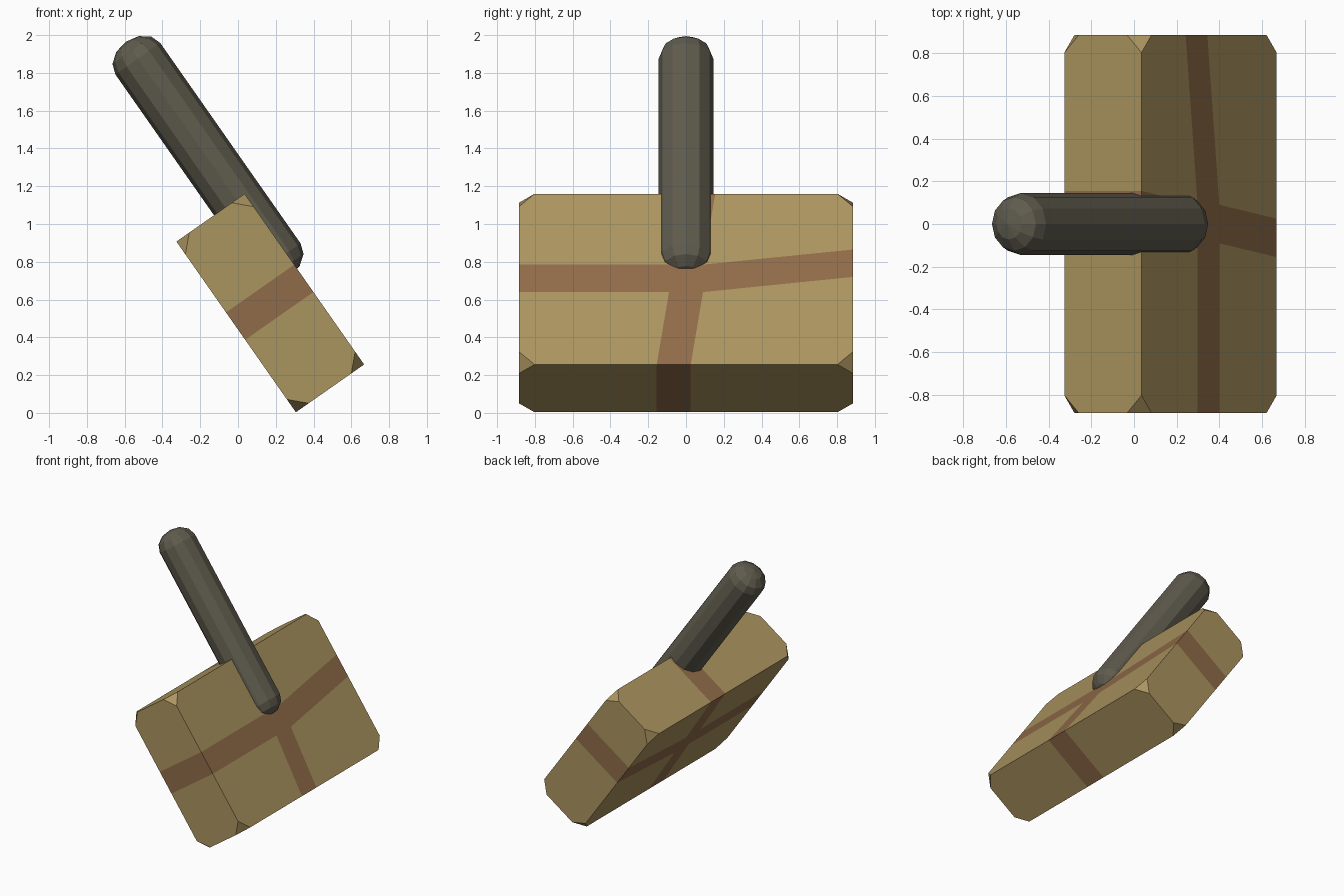
import bpy, bmesh, math

if "Cube" in bpy.data.objects:
    bpy.data.objects.remove(bpy.data.objects["Cube"], do_unlink=True)

TILT = math.radians(-35)  # the whole mallet leans about the y axis


def material(name, rgb):
    mat = bpy.data.materials.new(name)
    mat.use_nodes = True
    mat.diffuse_color = (*rgb, 1)
    mat.node_tree.nodes["Principled BSDF"].inputs["Base Color"].default_value = (*rgb, 1)
    return mat


wood = material("tan wood", (0.41, 0.30, 0.117))
strap = material("brown strap", (0.28, 0.15, 0.067))
grey = material("dark grey", (0.115, 0.105, 0.075))


def finish(name, bm, mats):
    bmesh.ops.recalc_face_normals(bm, faces=bm.faces)
    mesh = bpy.data.meshes.new(name)
    bm.to_mesh(mesh)
    bm.free()
    for mat in mats:
        mesh.materials.append(mat)
    obj = bpy.data.objects.new(name, mesh)
    obj.rotation_euler.y = TILT
    bpy.context.collection.objects.link(obj)
    return obj


# Head: a 3 x 3 grid of panels with slightly skewed straps, extruded to a block
END, HALF, SKEW = 0.885, 0.09, 0.065
ROWS = [(0.93, SKEW), (0.472, 0), (0.295, 0), (-0.173, -SKEW)]
bm = bmesh.new()
layers = []
for x in (0.253, 0.694):
    grid = []
    for i, (z, shift) in enumerate(ROWS):
        rise = 0.098 if i in (1, 2) else 0
        points = [(-END, z), (shift - HALF, z), (shift + HALF, z), (END, z + rise)]
        grid.append([bm.verts.new((x, y, h)) for y, h in points])
    layers.append(grid)

for grid in layers:
    for r in range(3):
        for c in range(3):
            face = bm.faces.new((grid[r][c], grid[r][c + 1], grid[r + 1][c + 1], grid[r + 1][c]))
            face.material_index = int(r == 1 or c == 1)

back, front = layers
for k in range(3):
    for edge in (0, 3):
        for a, b in (((edge, k), (edge, k + 1)), ((k, edge), (k + 1, edge))):
            face = bm.faces.new((back[a[0]][a[1]], back[b[0]][b[1]],
                                 front[b[0]][b[1]], front[a[0]][a[1]]))
            face.material_index = int(k == 1)

# Clip the eight corners
corners = [grid[r][c] for grid in layers for r in (0, 3) for c in (0, 3)]
bmesh.ops.bevel(bm, geom=corners, offset=0.083, segments=1, affect='VERTICES', material=0)
finish("mallet_head", bm, [wood, strap])

# Handle: a twelve-sided rod with shallow domed ends
SIDES, RADIUS, DOME = 12, 0.145, 0.11
LOW, HIGH, AXIS = 0.545, 1.84, 0.641
bm = bmesh.new()
bmesh.ops.create_uvsphere(bm, u_segments=SIDES, v_segments=6, radius=1)
middle = [e for e in bm.edges if all(abs(v.co.z) < 0.01 for v in e.verts)]
bmesh.ops.split_edges(bm, edges=middle)
for face in bm.faces:
    upper = face.calc_center_median().z > 0
    for v in face.verts:
        v.tag = upper
for v in bm.verts:
    base = HIGH if v.tag else LOW
    v.co = (AXIS + RADIUS * v.co.x, RADIUS * v.co.y, base + DOME * v.co.z)
bmesh.ops.bridge_loops(bm, edges=[e for e in bm.edges if e.is_boundary])
finish("handle", bm, [grey])
